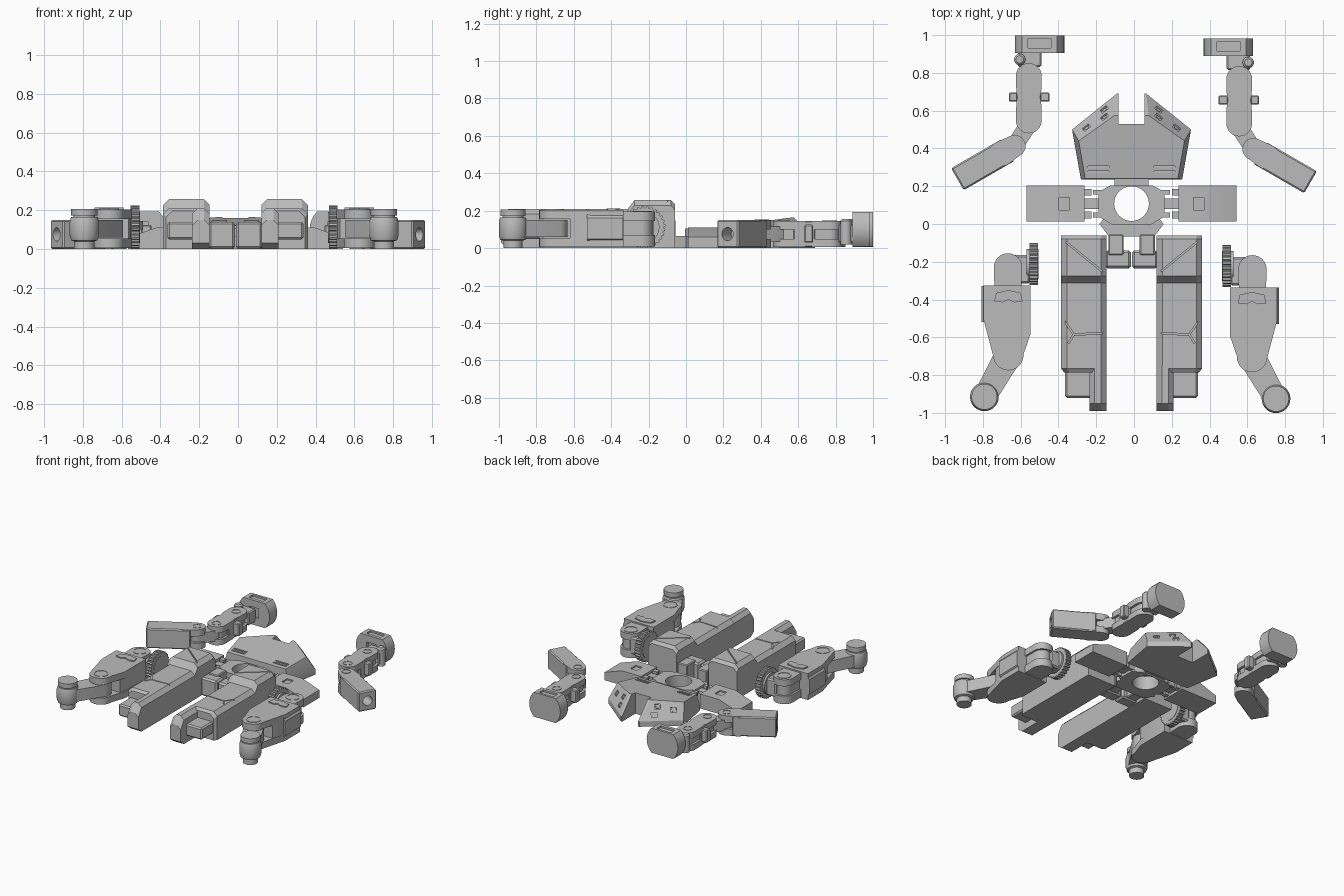
import bpy, bmesh
from math import sin, cos, pi, radians
from mathutils import Matrix, Vector

old_cube = bpy.data.objects.get("Cube")
if old_cube:
    bpy.data.objects.remove(old_cube)

grey = bpy.data.materials.new("plain grey")
grey.use_nodes = True
grey.diffuse_color = (0.5, 0.5, 0.5, 1)
grey.node_tree.nodes["Principled BSDF"].inputs["Base Color"].default_value = grey.diffuse_color
CENTRE = -0.013


def link(name, bm):
    bmesh.ops.recalc_face_normals(bm, faces=bm.faces)
    mesh = bpy.data.meshes.new(name)
    bm.to_mesh(mesh)
    bm.free()
    mesh.materials.append(grey)
    obj = bpy.data.objects.new(name, mesh)
    bpy.context.collection.objects.link(obj)
    return obj


def loft(name, rings, matrix=None):
    """Closed skin through rings of equal point count."""
    bm = bmesh.new()
    loops = [[bm.verts.new(p) for p in ring] for ring in rings]
    for low, high in zip(loops, loops[1:]):
        for i in range(len(low)):
            j = (i + 1) % len(low)
            bm.faces.new((low[i], low[j], high[j], high[i]))
    bm.faces.new(loops[0])
    bm.faces.new(loops[-1])
    if matrix:
        bm.transform(matrix)
    return link(name, bm)


def prism(name, outline, z0, z1, matrix=None):
    return loft(name, [[(x, y, z) for x, y in outline] for z in (z0, z1)], matrix)


def bake(obj):
    graph = bpy.context.evaluated_depsgraph_get()
    mesh = bpy.data.meshes.new_from_object(obj.evaluated_get(graph))
    obj.modifiers.clear()
    obj.data = mesh
    return obj


def box(name, xs, ys, zs, bevel=0, matrix=None):
    corners = [(xs[0], ys[0]), (xs[1], ys[0]), (xs[1], ys[1]), (xs[0], ys[1])]
    obj = prism(name, corners, zs[0], zs[1], matrix)
    if bevel:
        mod = obj.modifiers.new("bevel", "BEVEL")
        mod.width, mod.segments = bevel, 1
        bake(obj)
    return obj


def cut(obj, cutter):
    mod = obj.modifiers.new("cut", "BOOLEAN")
    mod.operation, mod.solver, mod.object = "DIFFERENCE", "EXACT", cutter
    bake(obj)
    bpy.data.objects.remove(cutter)


def circle(x, y, r, start=0.0, sweep=2 * pi, n=32):
    full = sweep > 6
    return [(x + r * cos(start + sweep * i / n), y + r * sin(start + sweep * i / n))
            for i in range(n if full else n + 1)]


def capsule(a, b, ra, rb):
    heading = Vector((b[0] - a[0], b[1] - a[1]))
    turn = Vector((1, 0)).angle_signed(heading) * -1
    return (circle(*a, ra, turn + pi / 2, pi, 16) + circle(*b, rb, turn - pi / 2, pi, 16))


def disc(name, x, y, profile):
    """Turned part: profile lists (radius, height)."""
    return loft(name, [[(px, py, z) for px, py in circle(x, y, r)] for r, z in profile])


def ring_bolt(name, x, y, r, z):
    return disc(name, x, y, [(r, z - 0.02), (r, z + 0.003), (r * 0.85, z + 0.003), (r * 0.85, z - 0.003)])


def groove(a, b, z, width=0.008):
    a, b = Vector((*a, z)), Vector((*b, z))
    along = (b - a).normalized()
    frame = Matrix((along, Vector((-along.y, along.x, 0)), (0, 0, 1))).transposed().to_4x4()
    frame.translation = a
    half = width / 2
    return box("cutter", (0, (b - a).length), (-half, half), (-0.008, 0.05), 0, frame)


def mirror(parts, centre, dy=0.0):
    for obj in parts:
        bm = bmesh.new()
        bm.from_mesh(obj.data)
        for v in bm.verts:
            v.co = (2 * centre - v.co.x, v.co.y + dy, v.co.z)
        right = link("right_" + obj.name, bm)
        obj.name = "left_" + obj.name


# Chest: tapered hull with a slanted collar
def hull(shape, height):
    pts = shape + [(-x, y) for x, y in reversed(shape)]
    return [(x + CENTRE, y, height(y)) for x, y in pts]


base = [(0.268, 0.235), (0.315, 0.50), (0.078, 0.69)]
roof = [(0.245, 0.24), (0.28, 0.44), (0.09, 0.575)]
roof_z = lambda y: 0.165 - (0.575 - y) * 0.13
chest = loft("chest", [hull(base, lambda y: 0), hull(base, lambda y: 0.04), hull(roof, roof_z)])
cut(chest, box("cutter", (CENTRE - 0.068, CENTRE + 0.068), (0.53, 0.8), (-0.1, 0.3)))
for s in (-1, 1):
    # Collar windows
    p, q = [Vector((s * x, y, 0.04)) for x, y in base[1:]]
    t, u = [Vector((s * x, y, roof_z(y))) for x, y in roof[1:]]
    along = (q - p).normalized()
    out = along.cross(t - p).normalized() * s
    frame = Matrix((along, out.cross(along), out)).transposed().to_4x4()
    for a, b in ((0.27, 0.55), (0.72, 0.3), (0.72, 0.7)):
        frame.translation = p.lerp(q, a).lerp(t.lerp(u, a), b) + Vector((CENTRE, 0, 0))
        cut(chest, box("cutter", (-0.02, 0.02), (-0.018, 0.018), (-0.012, 0.05), 0, frame))
        box("collar_stud", (-0.011, 0.011), (-0.01, 0.01), (-0.02, -0.003), 0, frame)
    # Chest vents
    for y in (0.275, 0.3):
        cut(chest, groove((s * 0.12 + CENTRE, y), (s * 0.23 + CENTRE, y), roof_z(y), 0.012))
neck = loft("neck_block", [[(CENTRE + x, y, z) for x in (-w, w) for y, z in
                            (((0.53, 0), (0.67, 0), (0.64, 0.14), (0.53, 0.16))[::1 if x < 0 else -1])][:4]
                           for w in (0.066, -0.066)])
cut(neck, box("cutter", (CENTRE - 0.045, CENTRE + 0.045), (0.59, 0.635), (0.12, 0.3)))

# Waist plate with round opening
waist_half = [(0.1, -0.005), (0.175, 0.04), (0.175, 0.17), (0.11, 0.205)]
waist = loft("waist_plate", [hull(waist_half, lambda y: z) for z in (0, 0.105)])
pelvis = loft("pelvis_plate", [hull([(0.12, -0.065), (0.17, 0.0), (0.12, 0.06)], lambda y: z) for z in (0, 0.065)])
for part in (waist, pelvis):
    cut(part, disc("cutter", CENTRE, 0.108, [(0.092, -0.1), (0.092, 0.3)]))
box("spine_tab", (CENTRE - 0.09, CENTRE + 0.09), (0.2, 0.26), (0.01, 0.08))

# Side wings, hip joints and legs
wing = loft("wing", [[(x, 0.012, 0), (x, 0.204, 0), (x, 0.204, z), (x, 0.012, z)]
                     for x, z in ((0.235, 0.11), (0.395, 0.11), (0.542, 0.06))])
cut(wing, box("cutter", (0.315, 0.37), (0.075, 0.14), (0.1, 0.2)))
wing_rod = box("wing_rod", (0.14, 0.25), (0.08, 0.135), (0.02, 0.09))
wing_lugs = [box("wing_lug", (0.2, 0.25), ys, (0.01, 0.1)) for ys in ((0.03, 0.065), (0.15, 0.185))]
waist_lugs = [box("waist_lug", (0.12, 0.19), ys, (0.01, 0.1)) for ys in ((0.035, 0.06), (0.155, 0.18))]
hip_post = box("hip_post", (0.03, 0.11), (-0.165, -0.055), (0.01, 0.15), 0.006)
hip_block = box("hip_block", (-0.01, 0.125), (-0.235, -0.14), (0, 0.14), 0.012)


def leg_ring(x0, x1, y, top, c, floor=0.0):
    return [(x0, y, floor), (x1, y, floor), (x1, y, top - c), (x1 - c, y, top),
            (x0 + c, y, top), (x0, y, top - c)]


shin = loft("shin", [leg_ring(0.12, 0.36, -0.2, 0.21, 0.03), leg_ring(0.12, 0.36, -0.765, 0.21, 0.03),
                     leg_ring(0.12, 0.345, -0.785, 0.195, 0.03)])
cut(shin, groove((0.12, -0.578), (0.295, -0.585), 0.21))
cut(shin, groove((0.295, -0.58), (0.36, -0.49), 0.21))
cut(shin, groove((0.29, -0.58), (0.32, -0.63), 0.21))
knee = loft("knee_guard", [leg_ring(0.12, 0.36, -0.06, 0.235, 0.03), leg_ring(0.12, 0.36, -0.08, 0.257, 0.03),
                           leg_ring(0.12, 0.36, -0.275, 0.257, 0.03), leg_ring(0.12, 0.36, -0.315, 0.205, 0.03)])
cut(knee, groove((0.125, -0.265), (0.335, -0.095), 0.257))
toe_bar = loft("toe_bar", [leg_ring(0.12, 0.21, -0.75, 0.21, 0.028), leg_ring(0.12, 0.21, -0.95, 0.21, 0.028),
                           leg_ring(0.12, 0.21, -0.99, 0.15, 0.028, 0.03)])
heel = box("heel_peg", (0.2, 0.338), (-0.92, -0.77), (0.05, 0.14), 0.01)
mirror([wing, wing_rod, *wing_lugs, *waist_lugs, hip_post, hip_block, shin, knee, toe_bar, heel], CENTRE)

# Forearm limbs: rounded fist, folding links and a slanted cuff
fist = loft("fist", [[(0.5 + px, y, 0.1 + max(-0.093, min(0.093, pz))) for px, pz in circle(0, 0, 0.131)]
                     for y in (0.89, 0.983)])
cut(fist, box("cutter", (0.44, 0.56), (0.915, 0.965), (0.18, 0.3)))
cut(fist, box("cutter", (0.46, 0.54), (0.8, 0.91), (0.06, 0.14)))
wrist = box("wrist", (0.49, 0.615), (0.815, 0.9), (0.03, 0.13), 0.008)
wrist_pin = disc("wrist_pin", 0.605, 0.855, [(0.03, 0.02), (0.03, 0.145), (0.02, 0.155)])
limb = [fist, wrist, wrist_pin]
for name, a, b in (("upper_link", (0.557, 0.768), (0.557, 0.69)), ("lower_link", (0.557, 0.532), (0.557, 0.62))):
    for zs in ((0.005, 0.05), (0.1, 0.145)):
        limb.append(prism(name + "_plate", capsule(a, b, 0.068, 0.066), *zs))
    limb.append(prism(name + "_core", capsule(a, b, 0.05, 0.05), 0.02, 0.13))
    limb.append(ring_bolt(name + "_bolt", a[0], a[1] - 0.01, 0.032, 0.145))
limb.append(box("link_body", (0.492, 0.622), (0.575, 0.69), (0.005, 0.145), 0.006))
limb.append(box("link_clasp", (0.447, 0.662), (0.632, 0.68), (0.03, 0.125), 0.006))
limb.append(prism("elbow_neck", capsule((0.565, 0.5), (0.632, 0.397), 0.045, 0.045), 0.035, 0.115))
cuff_frame = Matrix.Translation((0.632, 0.397, 0)) @ Matrix.Rotation(radians(-30), 4, "Z")
for zs in ((0.0, 0.05), (0.1, 0.15)):
    limb.append(prism("cuff_hinge", capsule((0, 0), (0.08, 0), 0.058, 0.066), *zs, cuff_frame))
cuff = box("cuff", (0.04, 0.35), (-0.068, 0.066), (0, 0.15), 0.008, cuff_frame)
cut(cuff, prism("cutter", circle(0.085, 0, 0.024), -0.1, 0.3, cuff_frame))
bore = prism("cutter", circle(0, 0, 0.035), 0.25, 0.5, cuff_frame @ Matrix.Translation((0, 0, 0.075))
             @ Matrix.Rotation(pi / 2, 4, "Y"))
cut(cuff, bore)
limb += [cuff, ring_bolt("elbow_bolt", 0.632, 0.397, 0.032, 0.15)]
mirror(limb, 0, 0.016)

# Shoulder limbs: toothed disc, shell body and ankle peg
sideways = Matrix.Translation((0.468, -0.222, 0.112)) @ Matrix.Rotation(pi / 2, 4, "Y")
teeth = [(r * cos(t), r * sin(t)) for k in range(28)
         for r, f in ((0.103, 0), (0.112, 0.2), (0.112, 0.6), (0.103, 0.8)) for t in [(k + f) * 2 * pi / 28]]
arm = [prism("toothed_disc", teeth, 0, 0.045, sideways),
       prism("disc_hub", circle(0, 0, 0.08), -0.003, 0.06, sideways),
       box("shoulder_axle", (0.51, 0.6), (-0.325, -0.175), (0.04, 0.17), 0.01)]
for zs in ((0.01, 0.07), (0.145, 0.195)):
    arm.append(prism("shoulder_plate", capsule((0.627, -0.24), (0.627, -0.34), 0.075, 0.072), *zs))
arm.append(prism("shoulder_core", capsule((0.627, -0.24), (0.627, -0.34), 0.06, 0.06), 0.03, 0.17))
arm.append(ring_bolt("shoulder_bolt", 0.627, -0.235, 0.05, 0.195))
shell = ([(0.705, -0.71), (0.758, -0.51), (0.758, -0.335), (0.507, -0.335), (0.507, -0.59), (0.545, -0.70)]
         + circle(0.625, -0.705, 0.08, pi, pi, 14))
for zs in ((0.005, 0.055), (0.155, 0.205)):
    arm.append(prism("shell_plate", shell, *zs))
arm.append(prism("shell_core", [(0.725, -0.62), *shell[1:4], (0.512, -0.57), (0.525, -0.62)], 0.02, 0.19))
arm.append(loft("shell_flange", [[(0.74, y, 0.03), (0.768, y, 0.05), (0.768, y, 0.16), (0.74, y, 0.2)]
                                 for y in (-0.337, -0.53)]))
arm.append(ring_bolt("shell_bolt", 0.625, -0.705, 0.052, 0.205))
arm.append(prism("shell_visor", [(0.55, -0.42), (0.56, -0.375), (0.625, -0.36), (0.69, -0.375), (0.70, -0.42),
                                 (0.655, -0.425), (0.625, -0.41), (0.595, -0.425)], 0.2, 0.213))
arm.append(prism("ankle_link", capsule((0.625, -0.705), (0.75, -0.925), 0.072, 0.06), 0.06, 0.15))
arm.append(disc("ankle_peg", 0.752, -0.925, [(0.052, 0), (0.052, 0.04), (0.068, 0.045), (0.076, 0.07),
                                             (0.076, 0.14), (0.068, 0.165), (0.056, 0.165), (0.056, 0.172),
                                             (0.068, 0.172), (0.068, 0.207)]))
mirror(arm, -0.02, 0.01)

# Smooth the turned parts while keeping edges crisp
for obj in bpy.context.scene.objects:
    obj.select_set(obj.type == "MESH")
bpy.context.view_layer.objects.active = chest
bpy.ops.object.shade_smooth_by_angle(angle=radians(25))
